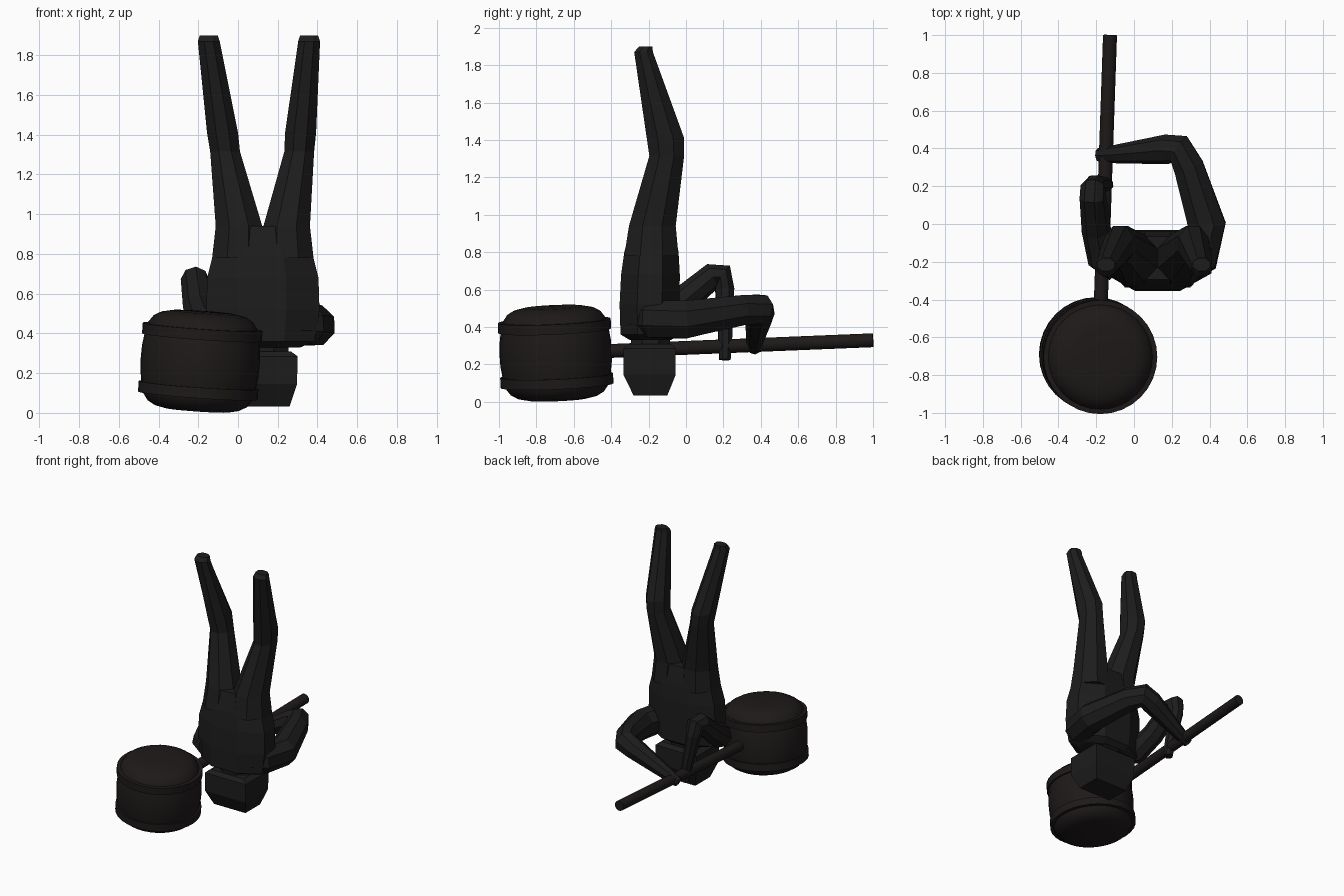
import bpy, bmesh, math
from mathutils import Vector, Euler

if "Cube" in bpy.data.objects:
    bpy.data.objects.remove(bpy.data.objects["Cube"])


def material(name, rgb):
    m = bpy.data.materials.new(name)
    m.diffuse_color = (*rgb, 1)
    m.use_nodes = True
    m.node_tree.nodes["Principled BSDF"].inputs["Base Color"].default_value = m.diffuse_color
    return m


BLACK = material("black", (0.012, 0.012, 0.012))
DARK = material("dark_brown", (0.013, 0.010, 0.010))


def skin(name, rings, mat, smooth=False):
    """Join rings of points into a closed shape."""
    bm = bmesh.new()
    vs = [[bm.verts.new(p) for p in r] for r in rings]
    n = len(vs[0])
    for a, b in zip(vs, vs[1:]):
        for i in range(n):
            j = (i + 1) % n
            bm.faces.new((a[i], a[j], b[j], b[i]))
    bm.faces.new(vs[0])
    bm.faces.new(vs[-1])
    bmesh.ops.recalc_face_normals(bm, faces=bm.faces)
    me = bpy.data.meshes.new(name)
    bm.to_mesh(me)
    bm.free()
    ob = bpy.data.objects.new(name, me)
    bpy.context.collection.objects.link(ob)
    me.materials.append(mat)
    if smooth:
        bpy.ops.object.select_all(action='DESELECT')
        ob.select_set(True)
        bpy.context.view_layer.objects.active = ob
        bpy.ops.object.shade_smooth_by_angle(angle=math.radians(35))
    return ob


def stack(name, rings, n=8, mat=BLACK):
    """Level rings: centre x, y, z, half width, half depth."""
    k = 1 / math.cos(math.pi / n)
    ang = [2 * math.pi * (i + 0.5) / n for i in range(n)]
    return skin(name, [[(x + w * k * math.cos(a), y + d * k * math.sin(a), z)
                        for a in ang] for x, y, z, w, d in rings], mat)


def limb(name, pts, n=8, mat=BLACK, smooth=False):
    """Tube through points: x, y, z, radius."""
    c = [Vector(p[:3]) for p in pts]
    rings, side = [], None
    for i, p in enumerate(pts):
        t = Vector()
        if i:
            t += (c[i] - c[i - 1]).normalized()
        if i < len(c) - 1:
            t += (c[i + 1] - c[i]).normalized()
        t.normalize()
        if side is None:
            side = t.orthogonal()
        side = (side - t * side.dot(t)).normalized()
        up = t.cross(side)
        k = p[3] / math.cos(math.pi / n)
        rings.append([c[i] + k * (math.cos(a) * side + math.sin(a) * up)
                      for a in (2 * math.pi * (j + 0.5) / n for j in range(n))])
    return skin(name, rings, mat, smooth)


def lathe(name, profile, n=32, mat=DARK):
    """Turned shape: radius, height; placed on the tilted barrel axis."""
    ob = skin(name, [[(r * math.cos(2 * math.pi * i / n), r * math.sin(2 * math.pi * i / n), z)
                      for i in range(n)] for r, z in profile], mat, True)
    ob.location = (-0.19, -0.697, 0.26)
    ob.rotation_euler = Euler((math.radians(2.5), math.radians(4), 0))
    return ob


# Mallet: barrel head, two bands and handle
half = [(0.30, 0.0), (0.298, 0.06), (0.288, 0.13), (0.275, 0.18), (0.25, 0.215),
        (0.215, 0.235), (0.16, 0.247), (0.05, 0.25)]
lathe("mallet_head", [(r, -z) for r, z in reversed(half[1:])] + half)
for label, z in (("upper", 0.147), ("lower", -0.147)):
    lathe(label + "_band", [(0.27, z - 0.027), (0.302, z - 0.027),
                            (0.302, z + 0.027), (0.27, z + 0.027)])
limb("mallet_handle", [(-0.185, -0.69, 0.26, 0.037), (-0.127, 1.0, 0.329, 0.037)],
     n=16, mat=DARK, smooth=True)

# Upside-down body: head, neck, torso
C = 0.125
stack("head", [(C, -0.19, 0.033, 0.135, 0.09), (C, -0.195, 0.145, 0.172, 0.14),
               (C, -0.195, 0.285, 0.175, 0.14), (C, -0.195, 0.31, 0.14, 0.115)], n=4)
stack("neck", [(C, -0.19, 0.28, 0.13, 0.105), (C, -0.19, 0.36, 0.13, 0.105)])
stack("torso", [(C, -0.19, 0.33, 0.19, 0.11), (C, -0.195, 0.36, 0.26, 0.155),
                (C, -0.195, 0.52, 0.285, 0.16), (C, -0.19, 0.68, 0.28, 0.157),
                (C, -0.185, 0.80, 0.25, 0.145), (C, -0.18, 0.94, 0.20, 0.115)])

# Legs pointing up
left = [(0.00, -0.185, 0.78, 0.13, 0.145), (0.005, -0.18, 0.94, 0.117, 0.125),
        (-0.065, -0.103, 1.315, 0.075, 0.093), (-0.078, -0.11, 1.41, 0.078, 0.10),
        (-0.147, -0.227, 1.87, 0.055, 0.05), (-0.147, -0.215, 1.90, 0.045, 0.035)]
stack("left_leg", left)
right_x = [0.25, 0.245, 0.308, 0.315, 0.358, 0.358]
stack("right_leg", [(x, *r[1:]) for x, r in zip(right_x, left)])

# Arms gripping the handle
limb("right_arm", [(0.27, -0.24, 0.44, 0.08), (0.345, -0.18, 0.44, 0.10),
                   (0.385, 0.0, 0.44, 0.10), (0.29, 0.30, 0.49, 0.08),
                   (0.24, 0.395, 0.495, 0.078), (0.17, 0.395, 0.465, 0.073),
                   (-0.10, 0.37, 0.33, 0.045), (-0.19, 0.365, 0.285, 0.033)])
limb("left_arm", [(-0.08, -0.23, 0.44, 0.08), (-0.165, -0.17, 0.44, 0.085),
                  (-0.20, -0.03, 0.53, 0.072), (-0.217, 0.14, 0.67, 0.066),
                  (-0.217, 0.195, 0.675, 0.062), (-0.21, 0.207, 0.60, 0.05),
                  (-0.15, 0.21, 0.31, 0.035), (-0.14, 0.208, 0.225, 0.03)])
